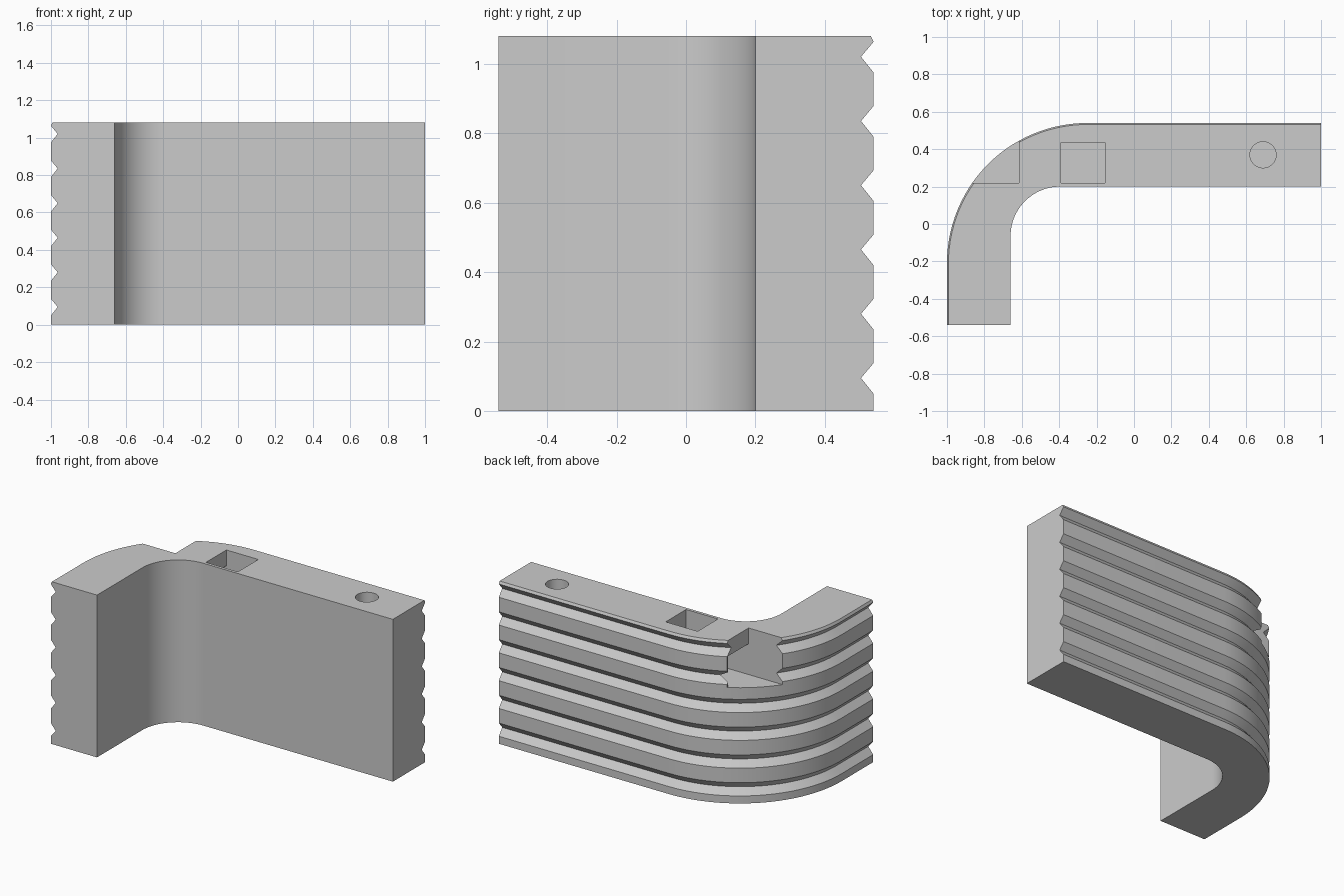
import bpy, bmesh, math

cube = bpy.data.objects.get("Cube")
if cube:
    bpy.data.objects.remove(cube, do_unlink=True)

H = 1.08
ARC = 28

grey = bpy.data.materials.new("light grey")
grey.use_nodes = True
grey.diffuse_color = (0.6, 0.6, 0.6, 1)
grey.node_tree.nodes["Principled BSDF"].inputs["Base Color"].default_value = (0.6, 0.6, 0.6, 1)


def path(cx, cy, r):
    """Plan path of an L-shaped wall: leg end, rounded corner, long wall end."""
    pts = [(cx - r, -0.54)]
    for i in range(ARC + 1):
        a = math.pi - math.pi / 2 * i / ARC
        pts.append((cx + r * math.cos(a), cy + r * math.sin(a)))
    return pts + [(1.0, cy + r)]


def make_object(name, bm):
    bmesh.ops.recalc_face_normals(bm, faces=bm.faces)
    mesh = bpy.data.meshes.new(name)
    bm.to_mesh(mesh)
    bm.free()
    ob = bpy.data.objects.new(name, mesh)
    bpy.context.collection.objects.link(ob)
    return ob


# Outer edge profile: (inset, height), with six V grooves and a chamfered rim
profile = [(0, 0)]
for i in range(6):
    z = 0.095 + 0.185 * i
    profile += [(0, z - 0.045), (0.036, z), (0, z + 0.043)]
profile.append((0.008, H))

# Sweep the cross-section around the corner
inner = path(-0.395, -0.065, 0.265)
levels = [(path(-0.25, -0.21, 0.75 - inset), z) for inset, z in profile]
bm = bmesh.new()
rings = []
for k in range(ARC + 3):
    section = [(*inner[k], 0)] + [(*p[k], z) for p, z in levels] + [(*inner[k], H)]
    rings.append([bm.verts.new(co) for co in section])
for a, b in zip(rings, rings[1:]):
    n = len(a)
    for j in range(n):
        bm.faces.new((a[j], a[(j + 1) % n], b[(j + 1) % n], b[j]))
bm.faces.new(rings[0])
bm.faces.new(rings[-1])
wall = make_object("grooved_corner_wall", bm)
wall.data.materials.append(grey)


def cut(cutter):
    cutter.hide_render = True
    mod = wall.modifiers.new("cut", 'BOOLEAN')
    mod.operation = 'DIFFERENCE'
    mod.solver = 'EXACT'
    mod.object = cutter
    bpy.context.view_layer.objects.active = wall
    bpy.ops.object.modifier_apply(modifier=mod.name)
    bpy.data.objects.remove(cutter, do_unlink=True)


def box(name, x0, x1, y0, y1, z0, z1):
    bm = bmesh.new()
    bmesh.ops.create_cube(bm, size=1)
    for v in bm.verts:
        v.co = (x1 if v.co.x > 0 else x0, y1 if v.co.y > 0 else y0, z1 if v.co.z > 0 else z0)
    return make_object(name, bm)


# Corner notch, square hole, and the channel joining them under a bridge
cut(box("corner_notch", -1.1, -0.615, 0.22, 0.7, 0.77, 1.2))
cut(box("square_hole", -0.39, -0.155, 0.22, 0.435, 0.77, 1.2))
cut(box("channel", -0.65, -0.35, 0.22, 0.435, 0.77, 0.975))

# Round hole near the far end
bm = bmesh.new()
bmesh.ops.create_cone(bm, cap_ends=True, segments=32, radius1=0.07, radius2=0.07, depth=0.8)
bmesh.ops.translate(bm, verts=bm.verts, vec=(0.69, 0.37, 1.15))
cut(make_object("round_hole", bm))

# Smooth the curved surfaces, keep the edges crisp
bpy.ops.object.select_all(action='DESELECT')
wall.select_set(True)
bpy.context.view_layer.objects.active = wall
bpy.ops.object.shade_smooth_by_angle(angle=math.radians(15))
